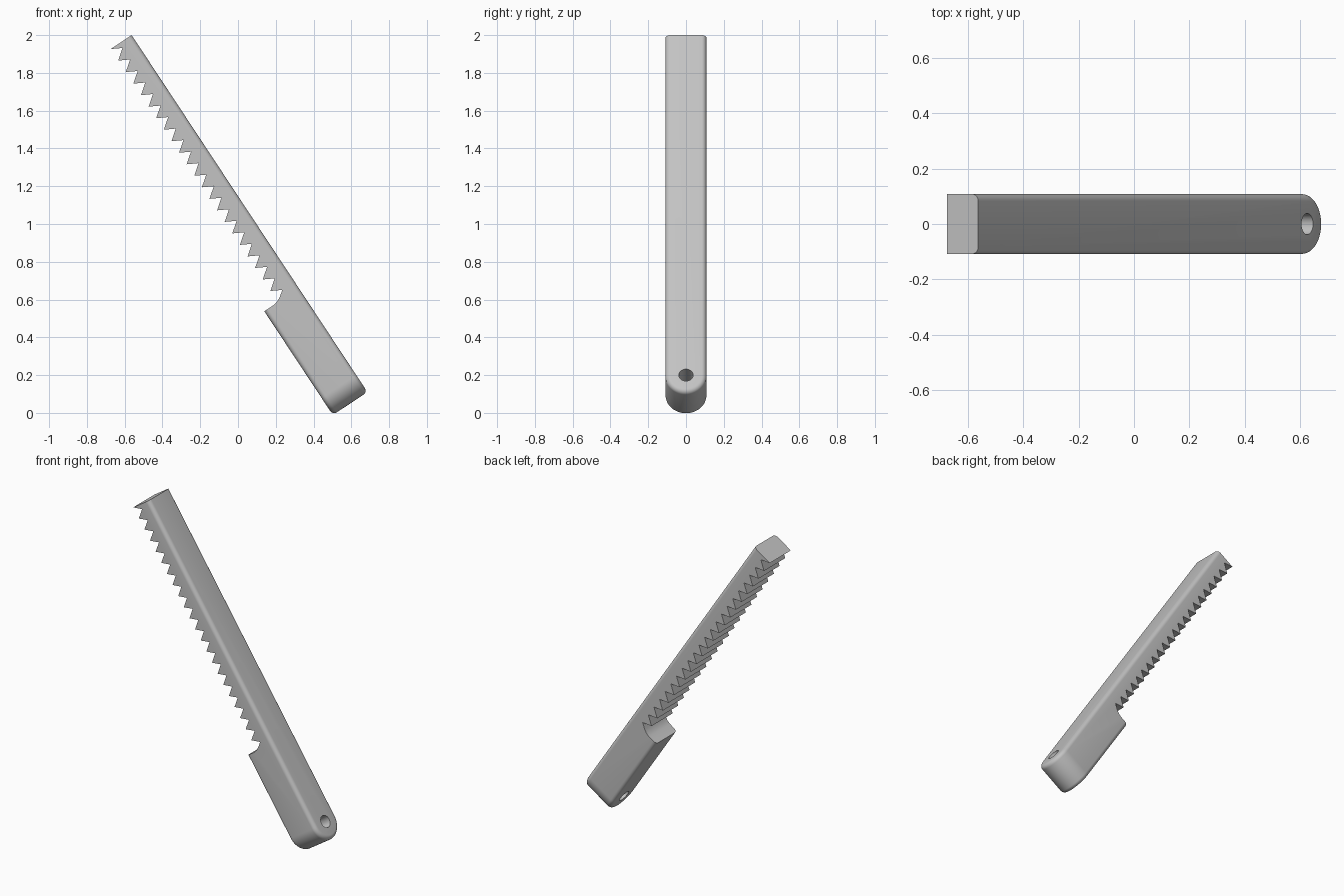
import bpy, bmesh, math
from mathutils import Matrix, Vector

cube = bpy.data.objects.get("Cube")
if cube:
    bpy.data.objects.remove(cube, do_unlink=True)

LENGTH, HALF, DEPTH, ROUND = 2.265, 0.108, 0.22, 0.025
PITCH, TIP, VALLEY = 0.0731, 0.134, 0.078
CENTRE = HALF - LENGTH          # centre of the rounded butt and of the hole

# Local frame: u runs up the blade, y is the width, v goes from spine to teeth
ANGLE = math.radians(56.55)
c, s = math.cos(ANGLE), math.sin(ANGLE)
FRAME = Matrix(((-c, 0, -s, -0.563), (0, 1, 0, 0), (s, 0, -c, 2.0), (0, 0, 0, 1)))

grey = bpy.data.materials.new("light grey")
grey.use_nodes = True
colour = (0.55, 0.55, 0.55, 1)
grey.diffuse_color = colour
grey.node_tree.nodes["Principled BSDF"].inputs["Base Color"].default_value = colour


def loft(name, rings):
    """Closed solid through rings of local points, placed in the tilted frame."""
    bm = bmesh.new()
    loops = [[bm.verts.new(FRAME @ Vector(p)) for p in ring] for ring in rings]
    for a, b in zip(loops, loops[1:]):
        for i in range(len(a)):
            j = (i + 1) % len(a)
            bm.faces.new((a[i], a[j], b[j], b[i]))
    bm.faces.new(loops[0][::-1])
    bm.faces.new(loops[-1])
    bmesh.ops.recalc_face_normals(bm, faces=bm.faces)
    mesh = bpy.data.meshes.new(name)
    bm.to_mesh(mesh)
    bm.free()
    mesh.materials.append(grey)
    obj = bpy.data.objects.new(name, mesh)
    bpy.context.collection.objects.link(obj)
    return obj


def plan(inset, v, steps=32):
    """Bar outline: square at the blade end, half round at the butt."""
    r = HALF - inset
    arc = [math.pi * (0.5 + i / steps) for i in range(steps + 1)]
    return ([(0, r, v)] + [(CENTRE + r * math.cos(a), r * math.sin(a), v) for a in arc]
            + [(0, -r, v)])


# Bar with rounded long edges
quarter = [math.pi / 2 * i / 6 for i in range(7)]
lower = [(ROUND * (1 - math.sin(a)), ROUND * (1 - math.cos(a))) for a in quarter]
upper = [(inset, DEPTH - v) for inset, v in reversed(lower)]
saw = loft("saw_blade_and_handle", [plan(i, v) for i, v in lower + upper])

# Tooth cutter: zigzag, then a small fillet into the handle step
zigzag = [(0.1, TIP)]
for k in range(22):
    zigzag += [(-k * PITCH, TIP), (-k * PITCH - 0.03, VALLEY)]
step = [(-1.59, 0.112), (-1.602, 0.135), (-1.607, 0.16), (-1.607, 0.4), (0.1, 0.4)]
outline = zigzag + step
teeth_cutter = loft("teeth_cutter", [[(u, y, v) for u, v in outline] for y in (-0.3, 0.3)])

# Hanging hole cutter
turn = [2 * math.pi * i / 32 for i in range(32)]
hole_cutter = loft("hole_cutter", [[(CENTRE + 0.038 * math.cos(a), 0.038 * math.sin(a), v)
                                    for a in turn] for v in (-0.1, 0.4)])

# Cut the bar
for cutter in (teeth_cutter, hole_cutter):
    cut = saw.modifiers.new(cutter.name, 'BOOLEAN')
    cut.operation, cut.solver, cut.object = 'DIFFERENCE', 'EXACT', cutter
bpy.ops.object.select_all(action='DESELECT')
saw.select_set(True)
bpy.context.view_layer.objects.active = saw
for modifier in list(saw.modifiers):
    bpy.ops.object.modifier_apply(modifier=modifier.name)
for cutter in (teeth_cutter, hole_cutter):
    bpy.data.objects.remove(cutter, do_unlink=True)
bpy.ops.object.shade_smooth_by_angle(angle=math.radians(30))
